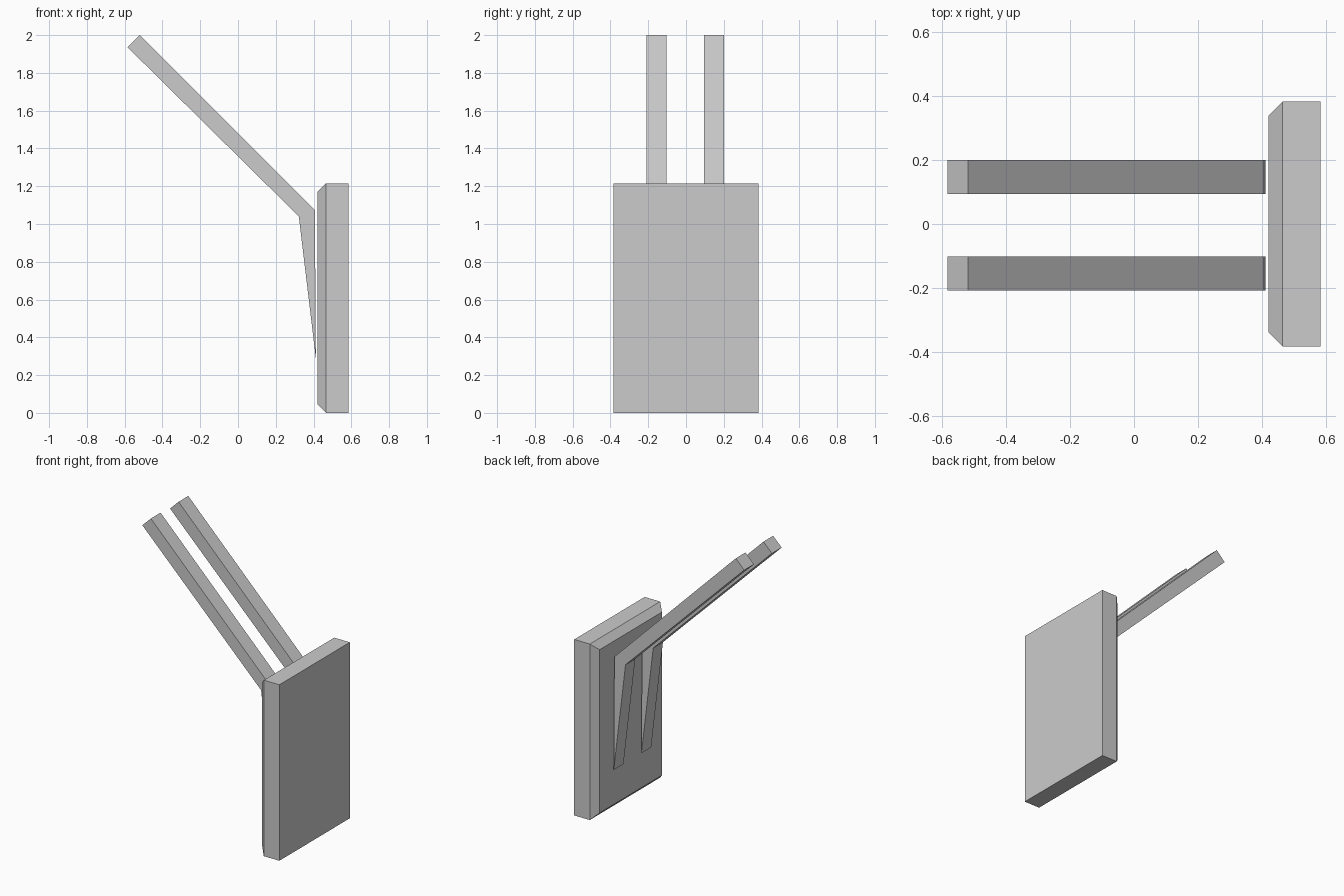
import bpy
import bmesh

cube = bpy.data.objects.get("Cube")
if cube:
    bpy.data.objects.remove(cube, do_unlink=True)

# Single plain grey
grey = bpy.data.materials.new("plain grey")
grey.use_nodes = True
colour = (0.6, 0.6, 0.6, 1)
grey.diffuse_color = colour
grey.node_tree.nodes["Principled BSDF"].inputs["Base Color"].default_value = colour


def finish(name, bm):
    bmesh.ops.recalc_face_normals(bm, faces=bm.faces)
    mesh = bpy.data.meshes.new(name)
    bm.to_mesh(mesh)
    bm.free()
    mesh.materials.append(grey)
    obj = bpy.data.objects.new(name, mesh)
    bpy.context.collection.objects.link(obj)


def make_panel(x_inner, x_rim, x_outer, half_width, height, chamfer):
    """Upright slab whose inner face has a chamfered border."""
    bm = bmesh.new()
    rings = []
    for x, inset in ((x_inner, chamfer), (x_rim, 0), (x_outer, 0)):
        y, low, high = half_width - inset, inset, height - inset
        corners = ((-y, low), (y, low), (y, high), (-y, high))
        rings.append([bm.verts.new((x, cy, cz)) for cy, cz in corners])
    for a, b in zip(rings, rings[1:]):
        for i in range(4):
            j = (i + 1) % 4
            bm.faces.new((a[i], a[j], b[j], b[i]))
    bm.faces.new(rings[0])
    bm.faces.new(rings[-1])
    finish("panel", bm)


def make_arm(name, profile, y_start, width):
    """Side profile extruded across y."""
    bm = bmesh.new()
    face = bm.faces.new([bm.verts.new((x, y_start, z)) for x, z in profile])
    moved = bmesh.ops.extrude_face_region(bm, geom=[face])["geom"]
    verts = [v for v in moved if isinstance(v, bmesh.types.BMVert)]
    bmesh.ops.translate(bm, verts=verts, vec=(0, width, 0))
    finish(name, bm)


make_panel(0.422, 0.466, 0.585, 0.384, 1.215, 0.044)

# Sloping bar that bends into a tapering wedge along the panel
arm_profile = [(-0.585, 1.936), (-0.52, 2.0), (0.407, 1.073), (0.412, 0.29), (0.322, 1.04)]
make_arm("front_arm", arm_profile, -0.208, 0.106)
make_arm("back_arm", arm_profile, 0.094, 0.106)
